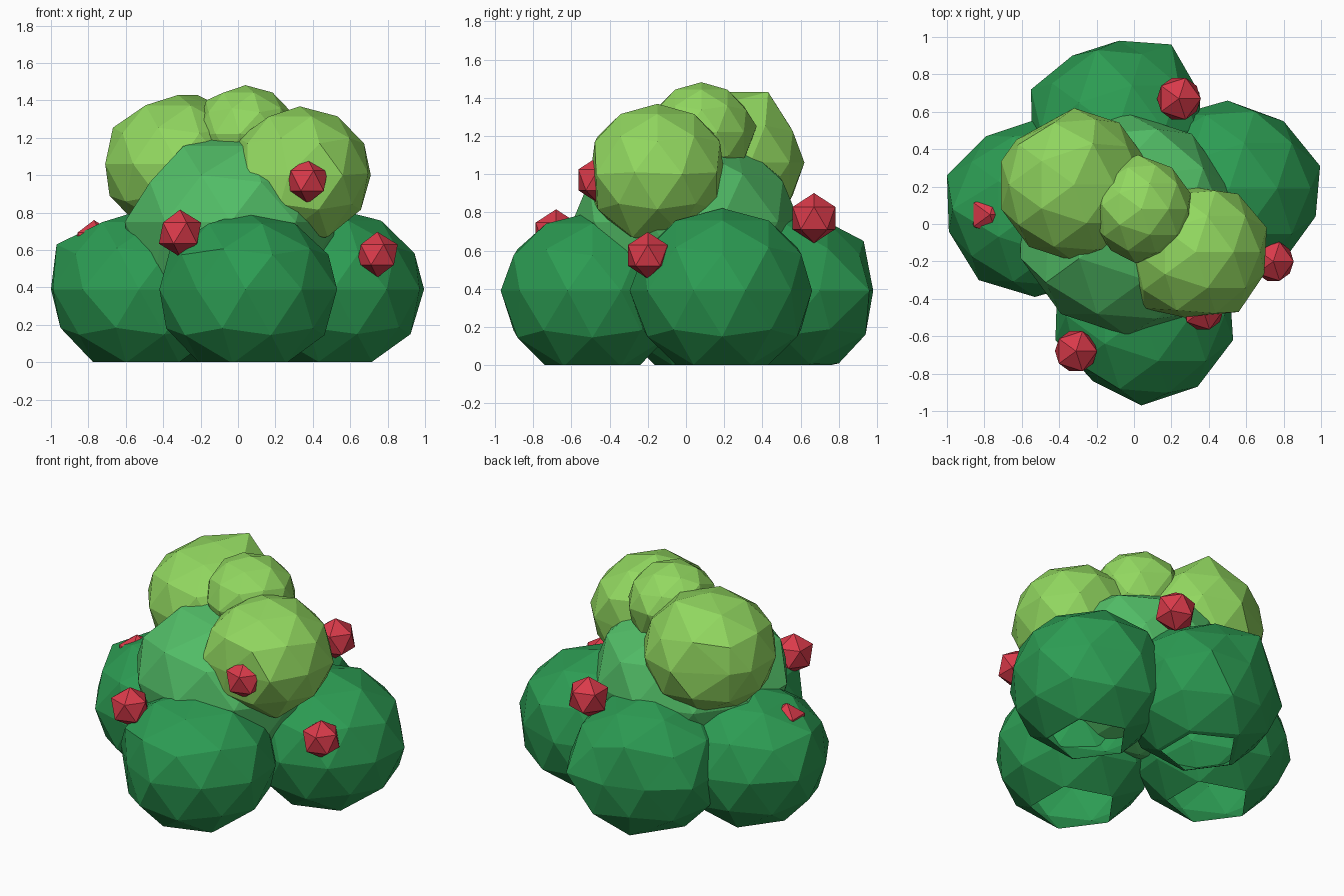
import bpy
import bmesh
from mathutils import Vector

cube = bpy.data.objects.get("Cube")
if cube:
    bpy.data.objects.remove(cube, do_unlink=True)


def linear(c):
    c /= 255
    return c / 12.92 if c <= 0.04045 else ((c + 0.055) / 1.055) ** 2.4


def make_material(name, rgb):
    mat = bpy.data.materials.new(name)
    mat.use_nodes = True
    color = [linear(c) for c in rgb] + [1.0]
    mat.diffuse_color = color
    mat.node_tree.nodes["Principled BSDF"].inputs["Base Color"].default_value = color
    return mat


dark_green = make_material("dark green", (44, 156, 83))
mid_green = make_material("mid green", (82, 190, 103))
lime_green = make_material("lime green", (146, 216, 96))
berry_red = make_material("berry red", (218, 58, 74))


def ball(name, mat, center, radius, detail=2, top=1.0, bottom=1.0, pulls=()):
    """Faceted ball, open at the ground, with the vertex nearest each pull point moved onto it."""
    bm = bmesh.new()
    bmesh.ops.create_icosphere(bm, subdivisions=detail, radius=radius)
    for v in bm.verts:
        v.co.z *= top if v.co.z > 0 else bottom
        v.co += Vector(center)
    for point in map(Vector, pulls):
        nearest = min(bm.verts, key=lambda v: (v.co - point).length)
        nearest.co = point
    # Trim anything below the ground
    bmesh.ops.bisect_plane(bm, geom=bm.verts[:] + bm.edges[:] + bm.faces[:],
                           plane_co=(0, 0, 0), plane_no=(0, 0, 1), clear_inner=True)
    mesh = bpy.data.meshes.new(name)
    bm.to_mesh(mesh)
    bm.free()
    mesh.materials.append(mat)
    obj = bpy.data.objects.new(name, mesh)
    bpy.context.collection.objects.link(obj)


# Ring of dark foliage on the ground: centre, radius, top and bottom scale,
# uneven outline at the widest height, and further bulges
WIDEST = 0.39
lower_foliage = {
    "front": ((0.05, -0.49), 0.485, 0.85, 0.96,
              [(0.04, -0.97), (0.34, -0.87), (0.53, -0.62), (-0.22, -0.84), (-0.42, -0.62)], []),
    "right_side": ((0.51, 0.19), 0.485, 0.89, 0.94,
                   [(0.995, 0.31), (0.8, 0.55), (0.5, 0.66)], []),
    "back": ((-0.09, 0.5), 0.48, 0.88, 0.94,
             [(-0.08, 0.98), (0.2, 0.96), (0.35, 0.7), (-0.33, 0.9), (-0.55, 0.72)],
             [(-0.2, 0.93, 0.65), (0.02, 0.94, 0.16), (-0.15, 0.8, 0.01)]),
    "left_side": ((-0.52, 0.08), 0.48, 0.88, 0.96,
                  [(-1.0, 0.26), (-0.79, 0.47), (-0.99, -0.04), (-0.83, -0.3), (-0.53, -0.39)],
                  [(-0.97, 0.08, 0.63)]),
}
for name, (center, radius, top, bottom, outline, bulges) in lower_foliage.items():
    ball("lower_foliage_" + name, dark_green, (*center, WIDEST), radius, top=top, bottom=bottom,
         pulls=[(x, y, WIDEST) for x, y in outline] + bulges)

# Central foliage
ball("middle_foliage", mid_green, (-0.04, 0.0, 0.75), 0.595, top=0.8, bottom=0.95,
     pulls=[(-0.12, 0.25, 1.2), (-0.46, 0.0, 0.96)])

# Bright crown
ball("crown_foliage_back", lime_green, (-0.32, 0.21, 1.06), 0.41, top=0.9, bottom=0.93,
     pulls=[(-0.22, 0.43, 1.43), (-0.63, 0.45, 1.06), (-0.71, 0.08, 1.06)])
ball("crown_foliage_front", lime_green, (0.33, -0.15, 1.01), 0.385, top=0.93, bottom=0.96,
     pulls=[(0.05, -0.45, 1.0), (0.27, -0.5, 1.0), (0.56, -0.47, 1.0), (0.71, -0.02, 1.0),
            (0.3, 0.2, 1.0), (-0.05, -0.23, 1.0), (0.48, -0.28, 0.67)])
ball("crown_foliage_top", lime_green, (0.04, 0.08, 1.22), 0.275, top=0.95,
     pulls=[(-0.17, 0.1, 1.4), (0.01, -0.21, 1.22), (0.02, 0.37, 1.25)])

# Berries
berries = (((-0.31, -0.68, 0.69), 0.126), ((0.37, -0.46, 0.97), 0.122),
           ((0.745, -0.2, 0.575), 0.122), ((0.24, 0.67, 0.77), 0.131),
           ((-0.77, 0.05, 0.64), 0.12))
for i, (center, radius) in enumerate(berries):
    ball(f"berry_{i + 1}", berry_red, center, radius, detail=1)
